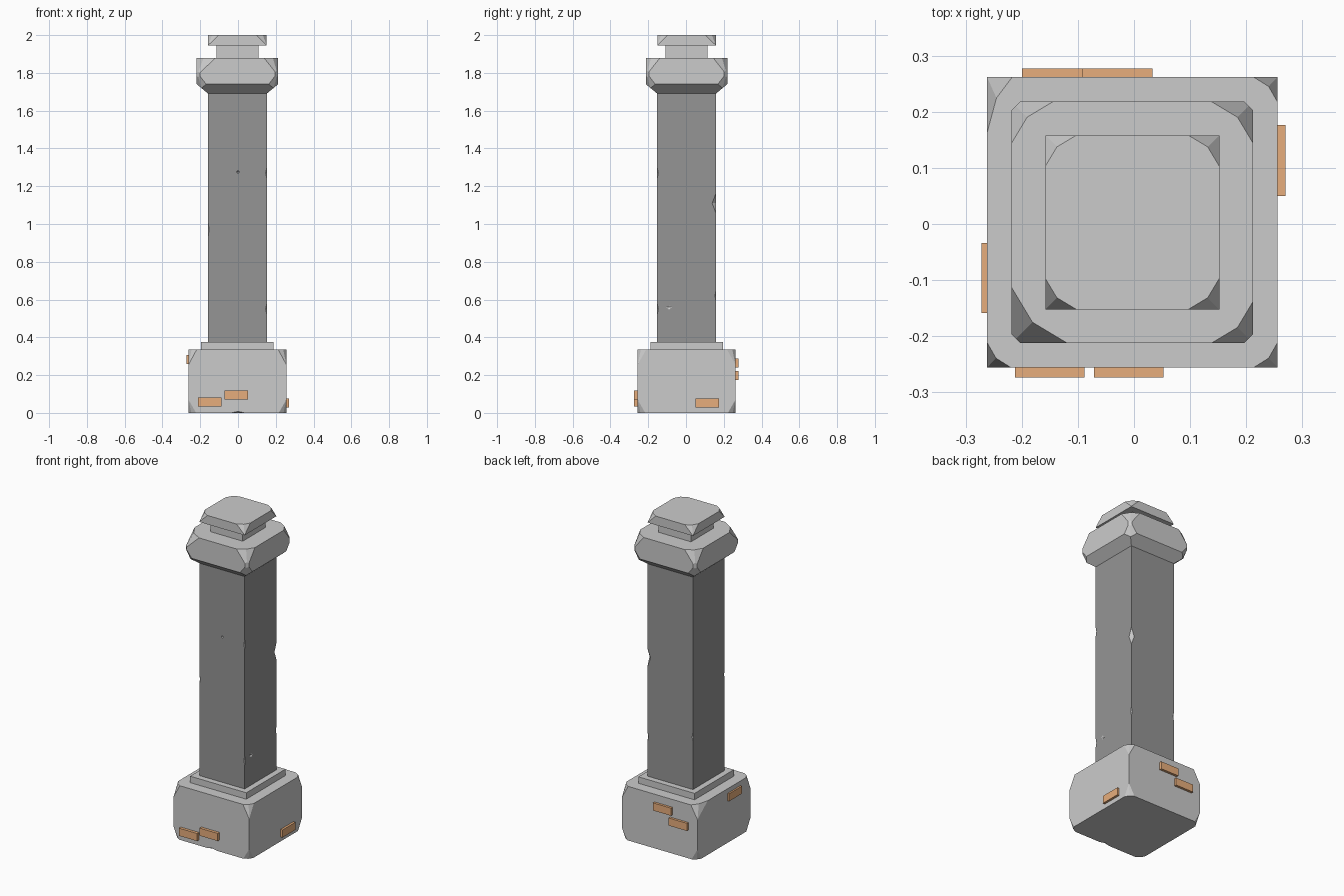
import bpy, bmesh
from mathutils import Vector

if "Cube" in bpy.data.objects:
    bpy.data.objects.remove(bpy.data.objects["Cube"])

CX, CY = -0.003, 0.003


def material(name, rgb):
    m = bpy.data.materials.new(name)
    m.diffuse_color = (*rgb, 1)
    m.use_nodes = True
    m.node_tree.nodes["Principled BSDF"].inputs["Base Color"].default_value = m.diffuse_color
    return m


def finish(bm, name, mats=()):
    bmesh.ops.recalc_face_normals(bm, faces=bm.faces[:])
    me = bpy.data.meshes.new(name)
    bm.to_mesh(me)
    bm.free()
    for m in mats:
        me.materials.append(m)
    ob = bpy.data.objects.new(name, me)
    bpy.context.collection.objects.link(ob)
    return ob


def square_loft(rings):
    """Stack of (half width, z) squares, closed at both ends."""
    bm = bmesh.new()
    loops = [[bm.verts.new((CX + sx * h, CY + sy * h, z))
              for sx, sy in ((-1, -1), (1, -1), (1, 1), (-1, 1))] for h, z in rings]
    for lo, hi in zip(loops, loops[1:]):
        for i in range(4):
            j = (i + 1) % 4
            bm.faces.new((lo[i], lo[j], hi[j], hi[i]))
    bm.faces.new(loops[0][::-1])
    bm.faces.new(loops[-1])
    return bm


def slice_off(bm, point, normal):
    bmesh.ops.bisect_plane(bm, geom=bm.verts[:] + bm.edges[:] + bm.faces[:], dist=1e-6,
                           plane_co=point, plane_no=normal.normalized(), clear_outer=True)
    bmesh.ops.holes_fill(bm, edges=[e for e in bm.edges if e.is_boundary], sides=0)


def wear_corner(bm, h, z, sx, sy, sz, a, b, c):
    """Knock a corner off with two planes, so the break looks rounded."""
    for p, q in ((a, b * 0.6), (a * 0.6, b)):
        corner = Vector((CX + sx * h, CY + sy * h, z))
        slice_off(bm, corner - Vector((sx * p, 0, 0)), Vector((sx / p, sy / q, sz / c)))


def add_chips(ob, name, chips, mats=()):
    """Octahedral bites: (centre, radii)."""
    bm = bmesh.new()
    for (x, y, z), (rx, ry, rz) in chips:
        ring = [bm.verts.new((x + dx * rx, y + dy * ry, z))
                for dx, dy in ((1, 0), (0, 1), (-1, 0), (0, -1))]
        top, bot = bm.verts.new((x, y, z + rz)), bm.verts.new((x, y, z - rz))
        for i in range(4):
            j = (i + 1) % 4
            bm.faces.new((ring[i], ring[j], top))
            bm.faces.new((ring[j], ring[i], bot))
    for f in bm.faces:
        f.material_index = max(len(mats) - 1, 0)
    cutter = finish(bm, name, mats)
    cutter.hide_render = True
    cutter.display_type = 'WIRE'
    mod = ob.modifiers.new("chips", 'BOOLEAN')
    mod.operation, mod.solver, mod.object = 'DIFFERENCE', 'EXACT', cutter


CORNERS = ((-1, -1), (1, -1), (1, 1), (-1, 1))
stone = material("stone", (0.8, 0.8, 0.8))
dark = material("dark_stone", (0.3, 0.3, 0.3))
brick = material("brick", (0.8, 0.42, 0.2))

# worn base block
bm = square_loft([(0.259, 0), (0.259, 0.335)])
for sx, sy in CORNERS:
    a, b = (0.045, 0.1) if (sx, sy) == (-1, 1) else (0.043, 0.045)
    wear_corner(bm, 0.259, 0.335, sx, sy, 1, a, b, 0.08)
    wear_corner(bm, 0.259, 0, sx, sy, -1, 0.04, 0.04, 0.07)
base = finish(bm, "base_block")
add_chips(base, "base_chip_cutter", [((0, -0.256, 0), (0.035, 0.012, 0.008))])

# plinth step
finish(square_loft([(0.192, 0.335), (0.192, 0.375)]), "plinth_step")

# dark shaft with chipped edges
shaft = finish(square_loft([(0.1555, 0.375), (0.1555, 1.69)]), "shaft", (dark, stone))
add_chips(shaft, "shaft_chip_cutter", [
    ((0.152, 0.159, 1.11), (0.021, 0.021, 0.055)),
    ((0.152, 0.159, 0.62), (0.007, 0.007, 0.03)),
    ((0.152, -0.152, 1.27), (0.006, 0.006, 0.03)),
    ((0.152, -0.152, 0.55), (0.006, 0.006, 0.03)),
    ((-0.158, -0.152, 0.97), (0.006, 0.006, 0.04)),
    ((-0.158, 0.159, 0.7), (0.006, 0.006, 0.03)),
    ((0.0, -0.152, 1.275), (0.009, 0.006, 0.009)),
    ((0.152, -0.09, 0.56), (0.006, 0.018, 0.014)),
], (dark, stone))

# capital with tapered underside
bm = square_loft([(0.155, 1.69), (0.2155, 1.74), (0.2155, 1.88)])
for sx, sy in CORNERS:
    a = 0.1 if (sx, sy) == (-1, -1) else 0.075
    slice_off(bm, Vector((CX + sx * 0.2155, CY + sy * (0.2155 - 0.016), 1.8)), Vector((sx, sy, 0)))
    wear_corner(bm, 0.2155, 1.88, sx, sy, 1, a, a, 0.095)
    wear_corner(bm, 0.2155, 1.74, sx, sy, -1, 0.05, 0.05, 0.065)
finish(bm, "capital")

# neck
finish(square_loft([(0.111, 1.88), (0.111, 1.945)]), "neck")

# top slab, corners worn from above
bm = square_loft([(0.155, 1.945), (0.155, 2.0)])
for sx, sy in CORNERS:
    wear_corner(bm, 0.155, 2.0, sx, sy, 1, 0.055, 0.055, 0.054)
finish(bm, "top_slab")

# exposed bricks: x, y and z ranges
for i, (xs, ys, zs) in enumerate((
        ((-0.212, -0.088), (-0.274, -0.25), (0.034, 0.081)),
        ((-0.071, 0.053), (-0.274, -0.25), (0.072, 0.119)),
        ((-0.092, 0.033), (0.255, 0.277), (0.240, 0.287)),
        ((-0.200, -0.075), (0.255, 0.277), (0.175, 0.222)),
        ((-0.272, -0.255), (-0.159, -0.034), (0.259, 0.306)),
        ((0.25, 0.270), (0.050, 0.176), (0.028, 0.075)))):
    bm = bmesh.new()
    bmesh.ops.create_cube(bm, size=1)
    for v in bm.verts:
        v.co = [r[int(c > 0)] for r, c in zip((xs, ys, zs), v.co)]
    finish(bm, f"brick_{i + 1}", (brick,))
